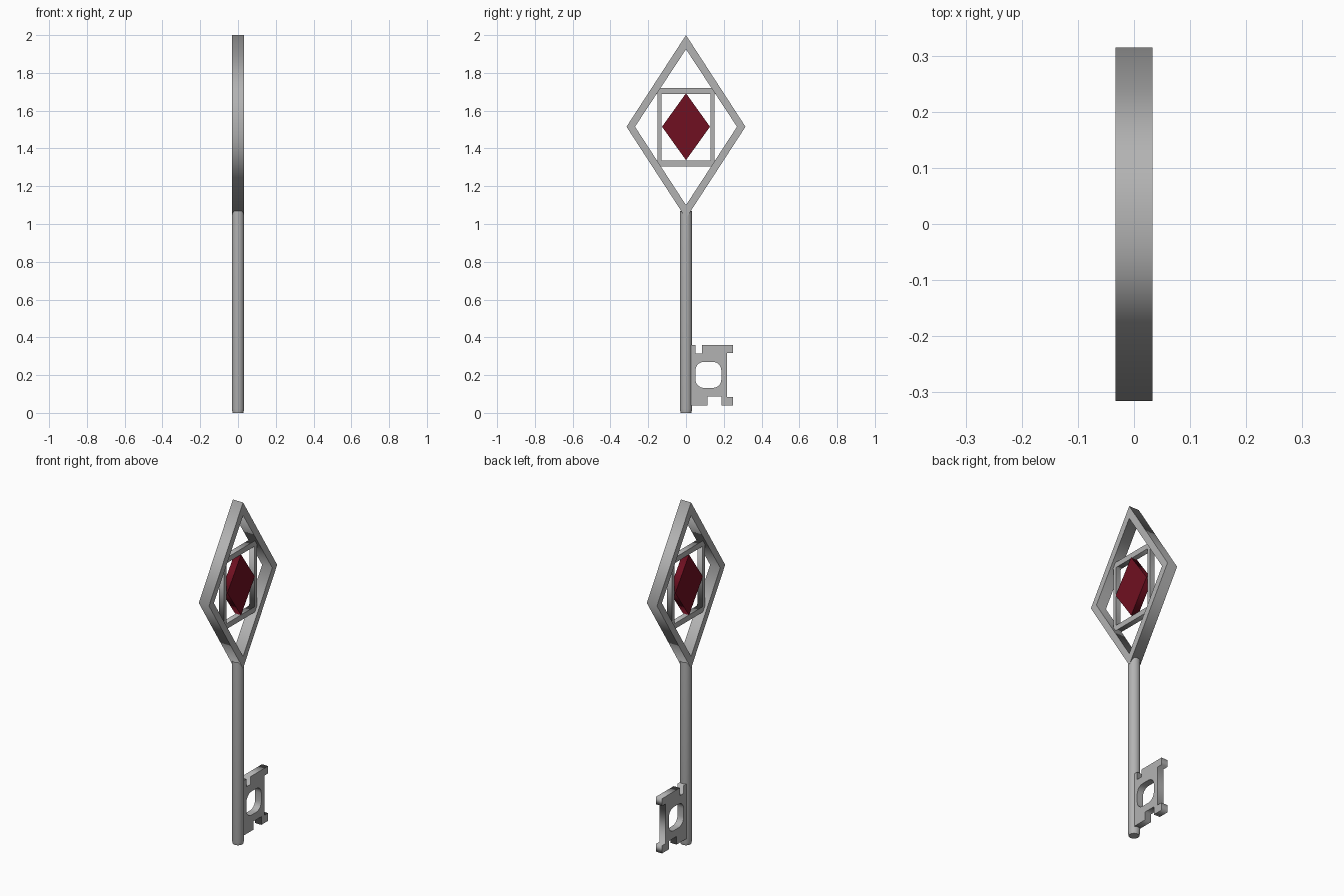
import bpy, bmesh, math
from mathutils import Matrix

cube = bpy.data.objects.get("Cube")
if cube:
    bpy.data.objects.remove(cube, do_unlink=True)


def material(name, rgb):
    m = bpy.data.materials.new(name)
    m.use_nodes = True
    m.diffuse_color = (*rgb, 1)
    m.node_tree.nodes["Principled BSDF"].inputs["Base Color"].default_value = (*rgb, 1)
    return m


steel = material("grey_metal", (0.45, 0.45, 0.45))
red = material("deep_red", (0.16, 0.005, 0.015))

# Local x, y, z becomes world y, z, x
UPRIGHT = Matrix(((0, 0, 1, 0), (1, 0, 0, 0), (0, 1, 0, 0), (0, 0, 0, 1)))


def finish(name, bm, mat):
    mesh = bpy.data.meshes.new(name)
    bmesh.ops.recalc_face_normals(bm, faces=bm.faces)
    bm.to_mesh(mesh)
    bm.free()
    mesh.materials.append(mat)
    obj = bpy.data.objects.new(name, mesh)
    bpy.context.collection.objects.link(obj)
    return obj


def plate(name, outlines, half, mat):
    """Extrude (y, z) outlines along x; later outlines cut holes."""
    curve = bpy.data.curves.new(name + "_profile", "CURVE")
    curve.dimensions, curve.fill_mode, curve.extrude = "2D", "BOTH", half
    for pts in outlines:
        s = curve.splines.new("POLY")
        s.points.add(len(pts) - 1)
        for p, (y, z) in zip(s.points, pts):
            p.co = (y, z, 0, 1)
        s.use_cyclic_u = True
    tmp = bpy.data.objects.new(name + "_profile", curve)
    mesh = bpy.data.meshes.new_from_object(tmp)
    bm = bmesh.new()
    bm.from_mesh(mesh)
    bpy.data.objects.remove(tmp)
    bpy.data.curves.remove(curve)
    bpy.data.meshes.remove(mesh)
    bmesh.ops.remove_doubles(bm, verts=bm.verts, dist=1e-5)
    bm.transform(UPRIGHT)
    return finish(name, bm, mat)


def diamond(w, low, mid, high):
    return [(w, mid), (0, high), (-w, mid), (0, low)]


def rect(y0, y1, z0, z1):
    return [(y0, z0), (y1, z0), (y1, z1), (y0, z1)]


def rounded(y0, y1, z0, z1, r, steps=5):
    pts = []
    for k, (y, z) in enumerate([(y1 - r, z1 - r), (y0 + r, z1 - r),
                                (y0 + r, z0 + r), (y1 - r, z0 + r)]):
        for i in range(steps + 1):
            a = math.pi / 2 * (k + i / steps)
            pts.append((y + r * math.cos(a), z + r * math.sin(a)))
    return pts


# Bow: diamond frame, inner bars and gem
plate("bow_frame", [diamond(0.315, 1.03, 1.515, 2.0),
                    diamond(0.27, 1.1, 1.515, 1.925)], 0.033, steel)
for label, z in (("upper", 1.705), ("lower", 1.32)):
    plate(label + "_bar", [rect(-0.155, 0.155, z - 0.016, z + 0.016)], 0.016, steel)
for label, y in (("front", -0.14), ("back", 0.14)):
    plate(label + "_bar", [rect(y - 0.011, y + 0.011, 1.32, 1.705)], 0.016, steel)
plate("gem", [diamond(0.127, 1.338, 1.515, 1.692)], 0.02, red)

# Shaft with a chamfered tip
bm = bmesh.new()
R, top, cham = 0.033, 1.07, 0.02
bmesh.ops.create_cone(bm, cap_ends=True, segments=32, radius1=R, radius2=R,
                      depth=top - cham, matrix=Matrix.Translation((0, 0, (top + cham) / 2)))
end = min(bm.faces, key=lambda f: f.calc_center_median().z)
tip = bmesh.ops.extrude_face_region(bm, geom=[end])["geom"]
for v in (g for g in tip if isinstance(g, bmesh.types.BMVert)):
    v.co.x, v.co.y, v.co.z = v.co.x * 0.86, v.co.y * 0.86, 0
bmesh.ops.delete(bm, geom=[end], context="FACES_ONLY")
shaft = finish("shaft", bm, steel)
bpy.context.view_layer.objects.active = shaft
shaft.select_set(True)
bpy.ops.object.shade_smooth_by_angle(angle=math.radians(30))
shaft.select_set(False)

# Bit: notched plate with a rounded window
bit = [(0.01, 0.04), (0.115, 0.04), (0.115, 0.088), (0.187, 0.088), (0.187, 0.04),
       (0.25, 0.04), (0.25, 0.085), (0.217, 0.085), (0.217, 0.317), (0.25, 0.317),
       (0.25, 0.36), (0.085, 0.36), (0.085, 0.315), (0.05, 0.315), (0.05, 0.36),
       (0.01, 0.36)]
plate("bit", [bit, rounded(0.05, 0.187, 0.132, 0.27, 0.045)], 0.02, steel)
